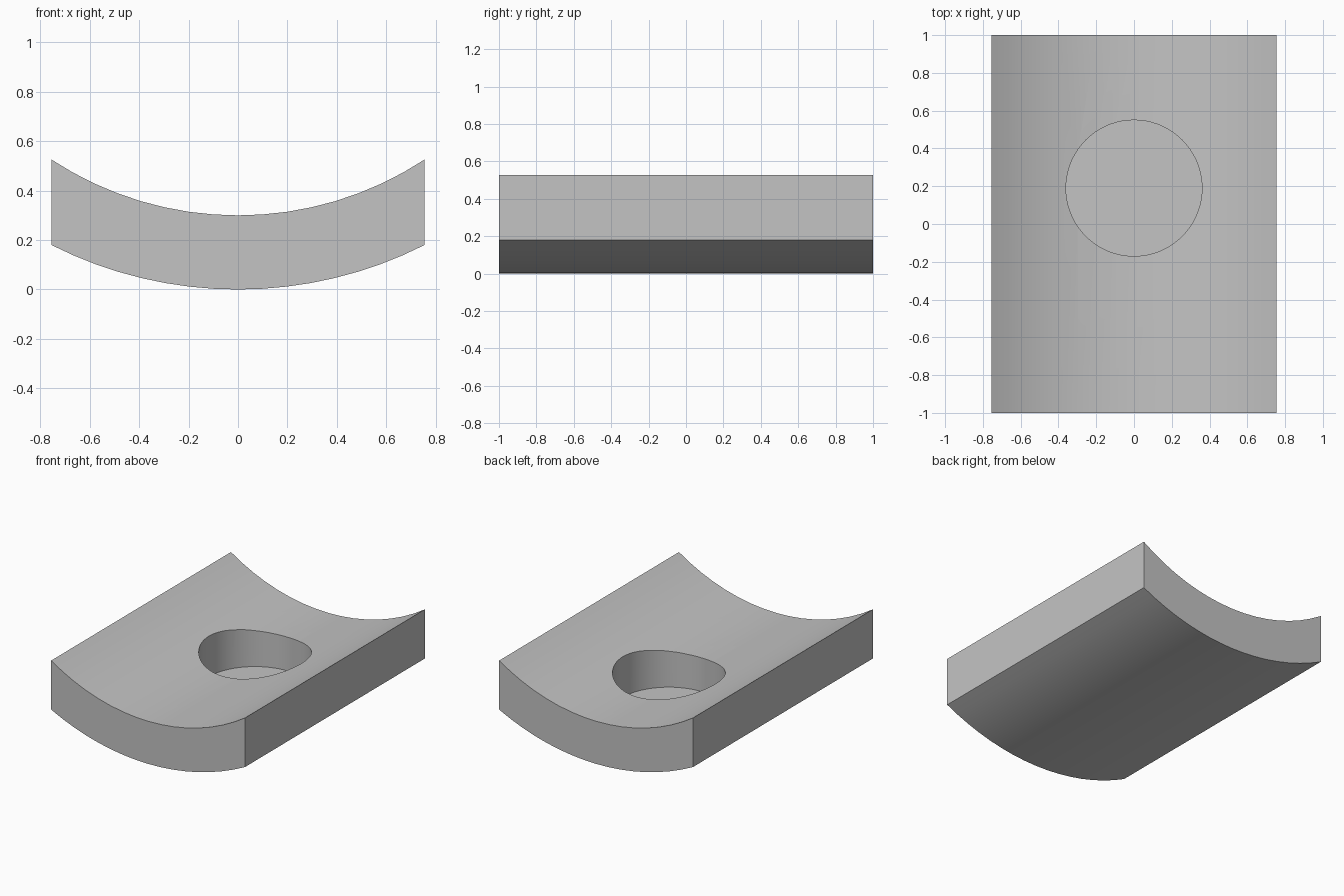
import bpy, bmesh, math

cube = bpy.data.objects.get("Cube")
if cube:
    bpy.data.objects.remove(cube, do_unlink=True)

HALF_W, HALF_L = 0.755, 1.0
R_IN, R_OUT = 1.375, 1.675
AXIS_Z = R_OUT
SEGMENTS = 16

grey = bpy.data.materials.new("plain grey")
grey.use_nodes = True
colour = (0.55, 0.55, 0.55, 1)
grey.diffuse_color = colour
grey.node_tree.nodes["Principled BSDF"].inputs["Base Color"].default_value = colour


def arc(radius):
    """Points along the bottom of a circle, out to the plate's straight sides."""
    limit = math.asin(HALF_W / radius)
    for i in range(SEGMENTS + 1):
        a = limit * (2 * i / SEGMENTS - 1)
        yield radius * math.sin(a), AXIS_Z - radius * math.cos(a)


# Curved plate: the cross-section strip, extruded along y
bm = bmesh.new()
low = [bm.verts.new((x, -HALF_L, z)) for x, z in arc(R_OUT)]
top = [bm.verts.new((x, -HALF_L, z)) for x, z in arc(R_IN)]
end = bm.faces.new(low + top[::-1])
new = bmesh.ops.extrude_face_region(bm, geom=[end], use_keep_orig=True)["geom"]
bmesh.ops.translate(bm, vec=(0, 2 * HALF_L, 0),
                    verts=[v for v in new if isinstance(v, bmesh.types.BMVert)])
bmesh.ops.recalc_face_normals(bm, faces=bm.faces)
mesh = bpy.data.meshes.new("curved_plate")
bm.to_mesh(mesh)
bm.free()
mesh.materials.append(grey)
plate = bpy.data.objects.new("curved_plate", mesh)
bpy.context.collection.objects.link(plate)

# Round blind pocket with a flat floor
FLOOR_Z = 0.063
bpy.ops.mesh.primitive_cylinder_add(vertices=72, radius=0.36, depth=1,
                                    location=(0, 0.19, FLOOR_Z + 0.5))
cutter = bpy.context.object
cutter.name = "pocket_cutter"
cutter.hide_render = True
cutter.data.materials.append(grey)

cut = plate.modifiers.new("pocket", "BOOLEAN")
cut.operation = "DIFFERENCE"
cut.solver = "EXACT"
cut.object = cutter

# Apply the cut, then smooth the curved faces
bpy.ops.object.select_all(action="DESELECT")
plate.select_set(True)
bpy.context.view_layer.objects.active = plate
bpy.ops.object.modifier_apply(modifier=cut.name)
bpy.data.objects.remove(cutter, do_unlink=True)
bpy.ops.object.shade_smooth_by_angle(angle=math.radians(20))
